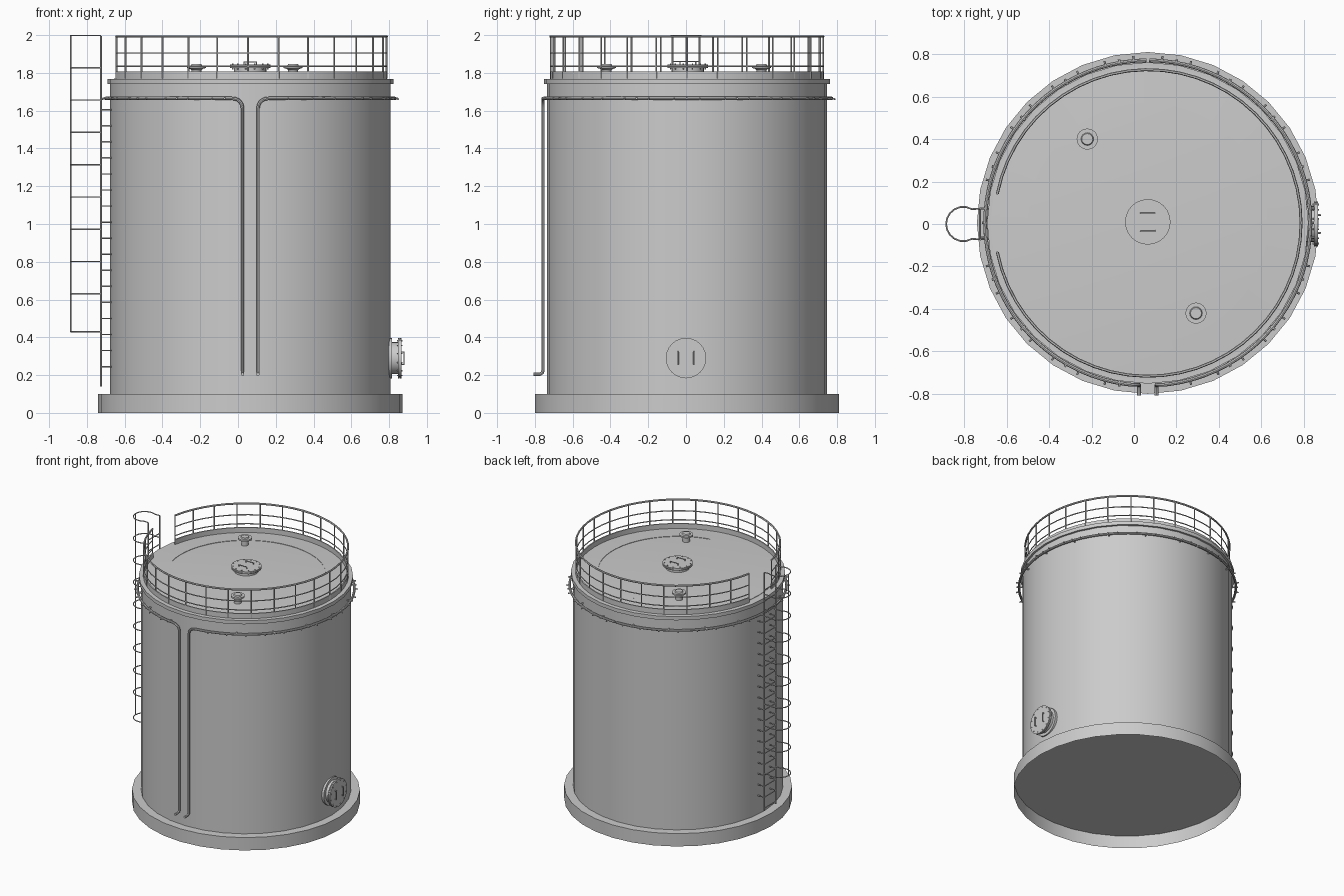
import bpy
from math import sin, cos, radians, pi
from mathutils import Matrix, Vector

if "Cube" in bpy.data.objects:
    bpy.data.objects.remove(bpy.data.objects["Cube"])

CX, CY = 0.065, 0.005          # tank axis
grey = bpy.data.materials.new("painted steel grey")
grey.use_nodes = True
colour = (0.6, 0.6, 0.6, 1)
grey.diffuse_color = colour
grey.node_tree.nodes["Principled BSDF"].inputs["Base Color"].default_value = colour


def activate(ob):
    bpy.ops.object.select_all(action='DESELECT')
    ob.select_set(True)
    bpy.context.view_layer.objects.active = ob


def finish(ob):
    ob.data.materials.clear()
    ob.data.materials.append(grey)
    activate(ob)
    bpy.ops.object.shade_smooth_by_angle(angle=radians(30))
    return ob


def lathe(name, profile, at=(CX, CY, 0), seg=32, tilt=None, span=(0, 360)):
    """Spin (radius, height) pairs round a vertical axis, bottom to top."""
    full = span[1] - span[0] == 360
    cols = seg if full else seg + 1
    verts, faces, rings = [], [], []
    for r, z in profile:
        if r == 0:
            rings.append([len(verts)] * cols)
            verts.append((0, 0, z))
            continue
        rings.append(list(range(len(verts), len(verts) + cols)))
        for i in range(cols):
            a = radians(span[0] + (span[1] - span[0]) * i / seg)
            verts.append((r * cos(a), r * sin(a), z))
    for low, high in zip(rings, rings[1:]):
        for i in range(seg):
            j = (i + 1) % cols
            quad = [low[i], low[j], high[j], high[i]]
            faces.append(list(dict.fromkeys(quad)))
    mesh = bpy.data.meshes.new(name)
    mesh.from_pydata(verts, [], faces)
    if tilt:
        mesh.transform(tilt)
    mesh.transform(Matrix.Translation(Vector(at)))
    ob = bpy.data.objects.new(name, mesh)
    bpy.context.collection.objects.link(ob)
    return finish(ob)


def tubes(name, paths, r, sides=1):
    """Sweep a round bar along each path and keep the result as one mesh."""
    curve = bpy.data.curves.new(name, 'CURVE')
    curve.dimensions = '3D'
    curve.bevel_depth, curve.bevel_resolution = r, sides
    curve.use_fill_caps = True
    for path in paths:
        sp = curve.splines.new('POLY')
        sp.points.add(len(path) - 1)
        for p, co in zip(sp.points, path):
            p.co = (*co, 1)
    ob = bpy.data.objects.new(name, curve)
    bpy.context.collection.objects.link(ob)
    activate(ob)
    bpy.ops.object.convert(target='MESH')
    return finish(bpy.context.view_layer.objects.active)


def polar(r, deg, z):
    return (CX + r * cos(radians(deg)), CY + r * sin(radians(deg)), z)


def arc(r, a, b, z, n):
    return [polar(r, a + (b - a) * i / n, z) for i in range(n + 1)]


# Open-bottomed foundation ring, shell, top band and shallow roof
lathe("foundation_ring", [(0.805, 0), (0.805, 0.1), (0.742, 0.1)])
lathe("tank_shell", [(0, 0.1), (0.742, 0.1), (0.742, 1.74)])
lathe("top_band", [(0.742, 1.74), (0.757, 1.74), (0.757, 1.768), (0.735, 1.768)])
lathe("roof", [(0.74, 1.768), (0, 1.805)])


# Roof walkway panels laid along the slope
def roof_z(r):
    return 1.768 + (0.74 - r) * 0.05


for i in range(8):
    start = -78.5 + i * 34
    inner, outer = roof_z(0.565), roof_z(0.7)
    lathe("walkway_panel", [(0.7, outer), (0.7, outer + 0.003),
                            (0.565, inner + 0.003), (0.565, inner)],
          seg=5, span=(start, start + 33.9))

# Guard rail with a gap at the ladder
RR, GAP = 0.722, 169
lathe("toe_board", [(RR - 0.006, 1.768), (RR + 0.003, 1.768), (RR + 0.003, 1.808),
                    (RR - 0.006, 1.808), (RR - 0.006, 1.768)], seg=52, span=(-GAP, GAP))
tubes("top_rail", [arc(RR, -GAP, GAP, 1.993, 52)], 0.007)
tubes("middle_rails", [arc(RR, -GAP, GAP, z, 52) for z in (1.905, 1.835)], 0.004)
tubes("rail_posts", [[polar(RR, -GAP + 13 * i, 1.77), polar(RR, -GAP + 13 * i, 1.993)]
                     for i in range(27)], 0.005)

# Cooling ring in two halves, each fed by a riser at the front
PR, PZ = 0.766, 1.665
risers = []
for s in (-1, 1):
    path = arc(PR, -90 + s * 179.5, -90 + s * 7.5, PZ, 40)
    x = CX + s * 0.041
    bend = [(0.052 * (1 - sin(t)), 0.052 * (1 - cos(t))) for t in (0.3, 0.6, 0.9, 1.2, pi / 2)]
    path += [(x + s * dx, CY - 0.762, PZ - dz) for dx, dz in bend]
    path += [(x, CY - 0.762, 0.225), (x, CY - 0.766, 0.212), (x, CY - 0.778, 0.205),
             (x, CY - 0.813, 0.205)]
    risers.append(path)
tubes("cooling_pipes", risers, 0.009, 2)
angles = [-90 + s * (15 + 10 * i) for s in (-1, 1) for i in range(17)]
tubes("spray_nozzles", [[polar(PR, a, PZ), polar(0.789, a, PZ - 0.004)] for a in angles], 0.005)
tubes("pipe_brackets", [[polar(0.738, a + 5, PZ), polar(0.782, a + 5, PZ)]
                        for a in angles[::2]], 0.006)

# Ladder: stiles, rungs and wall standoffs
LX, LY = -0.725, 0.072
tubes("ladder_stiles", [[(LX, s * LY, 0.14), (LX, s * LY, 1.995)] for s in (-1, 1)], 0.006)
steps = [0.16 + 0.085 * i for i in range(21)]
tubes("ladder_rungs", [[(LX, -LY, z), (LX, LY, z)] for z in steps], 0.004)
tubes("ladder_standoffs", [[(LX, s * LY, z), (-0.668, s * LY, z)]
                           for s in (-1, 1) for z in steps[1:18]], 0.004)

# Safety cage
hoops = []
for z in [0.43] + [0.63 + 0.171 * i for i in range(9)]:
    hoop = [(-0.804 + 0.081 * cos(radians(a)), 0.081 * sin(radians(a)), z)
            for a in range(60, 301, 20)]
    hoops.append([(LX, LY, z)] + hoop + [(LX, -LY, z)])
tubes("cage_hoops", hoops, 0.004)
tubes("cage_bar", [[(-0.885, 0, 0.43), (-0.885, 0, 1.998)]], 0.004)


# Round manholes with bolted lid and two handles
def manhole(name, at, neck, tilt=Matrix.Identity(4)):
    place = Matrix.Translation(Vector(at)) @ tilt
    lathe(name + "_neck", [(0.085, 0), (0.085, neck)], at, 24, tilt)
    lathe(name + "_lid", [(0.085, neck), (0.107, neck), (0.107, neck + 0.008),
                          (0.103, neck + 0.008), (0.103, neck + 0.011),
                          (0.107, neck + 0.011), (0.107, neck + 0.019), (0, neck + 0.019)],
          at, 24, tilt)

    def put(pts):
        return [place @ Vector(p) for p in pts]
    top = neck + 0.019
    tubes(name + "_handles", [put([(-0.033, y, top - 0.002), (-0.033, y, top + 0.013),
                                   (0.033, y, top + 0.013), (0.033, y, top - 0.002)])
                              for y in (-0.042, 0.042)], 0.004)
    ring = [radians(30 * i + 15) for i in range(12)]
    tubes(name + "_bolts", [put([(0.095 * cos(a), 0.095 * sin(a), neck - 0.006),
                                 (0.095 * cos(a), 0.095 * sin(a), top + 0.005)])
                            for a in ring], 0.004)


manhole("roof_manhole", (CX, 0.01, 1.795), 0.03)
manhole("shell_manhole", (0.795, 0, 0.29), 0.052, Matrix.Rotation(pi / 2, 4, 'Y'))
lathe("manhole_pad", [(0.107, 0), (0.107, 0.02), (0.085, 0.02)], (0.795, 0, 0.29), 24,
      Matrix.Rotation(pi / 2, 4, 'Y'))

# Small roof vents
for x, y in ((-0.22, 0.4), (0.292, -0.42)):
    lathe("roof_vent", [(0.026, 1.77), (0.026, 1.815), (0.036, 1.822), (0.05, 1.826),
                        (0.05, 1.838), (0.03, 1.838), (0.026, 1.846), (0, 1.846)],
          (x, y, 0), 16)
